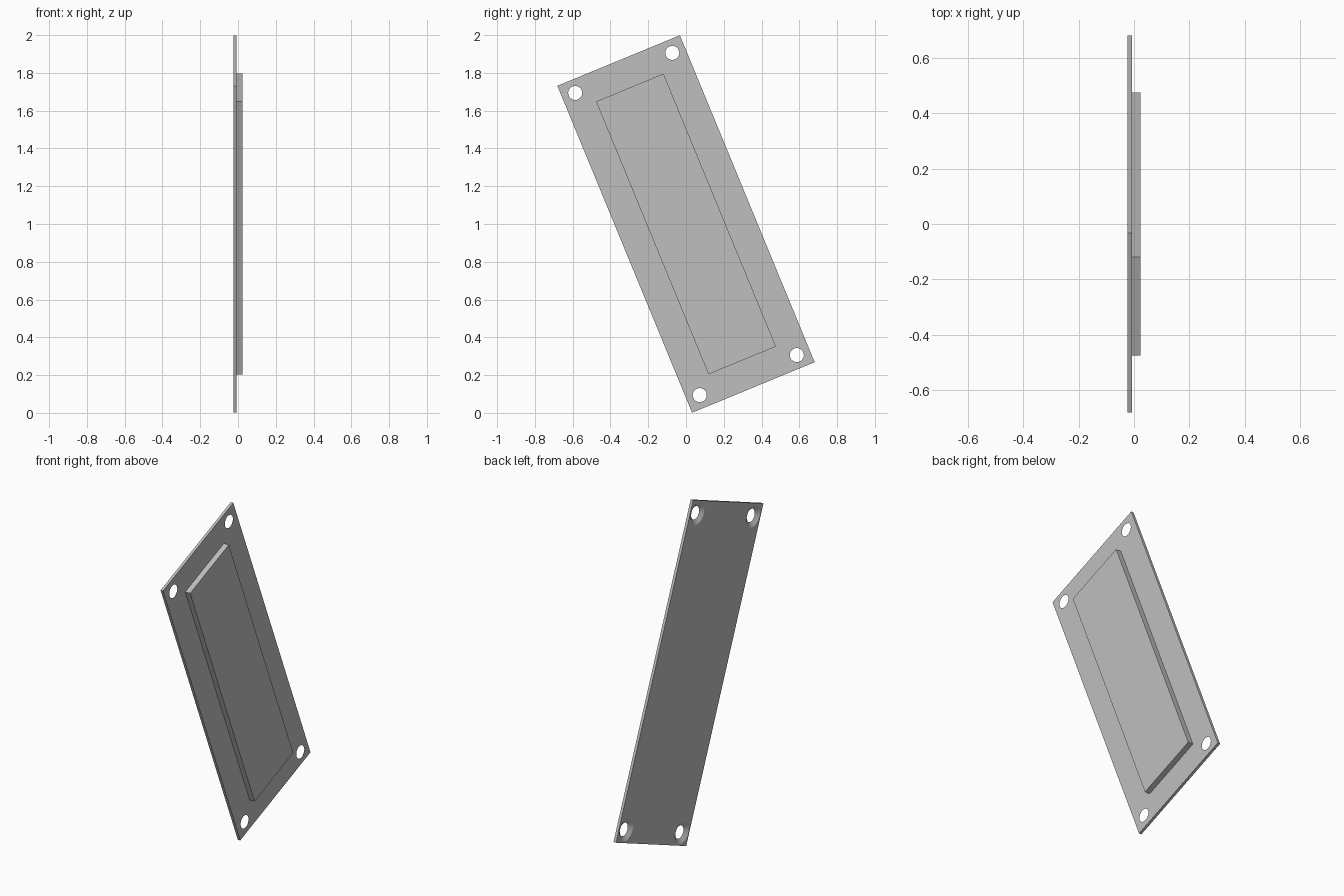
import bpy, bmesh, math
from mathutils import Matrix

cube = bpy.data.objects.get("Cube")
if cube:
    bpy.data.objects.remove(cube, do_unlink=True)

# Overall placement: panel stands in the YZ plane, tilted about X
TILT = Matrix.Translation((0, 0, 1)) @ Matrix.Rotation(math.radians(22.4), 4, 'X')
BACK, MID, FRONT = -0.024, -0.008, 0.024
HOLE_R, SINK_R = 0.037, 0.062

grey = bpy.data.materials.new("plain_grey")
grey.use_nodes = True
colour = (0.52, 0.52, 0.52, 1)
grey.diffuse_color = colour
grey.node_tree.nodes["Principled BSDF"].inputs["Base Color"].default_value = colour


def finish(name, bm):
    mesh = bpy.data.meshes.new(name)
    bm.to_mesh(mesh)
    bm.free()
    mesh.materials.append(grey)
    ob = bpy.data.objects.new(name, mesh)
    bpy.context.collection.objects.link(ob)
    ob.matrix_world = TILT
    return ob


def slab(name, x0, x1, width, length):
    bm = bmesh.new()
    place = Matrix.Translation(((x0 + x1) / 2, 0, 0)) @ Matrix.Diagonal((x1 - x0, width, length, 1))
    bmesh.ops.create_cube(bm, size=1, matrix=place)
    return finish(name, bm)


# Mounting plate and raised block
plate = slab("mounting_plate", BACK, MID, 0.702, 1.872)
block = slab("raised_block", MID, FRONT, 0.386, 1.562)

# Countersunk corner screw holes, widening towards the back
over = 0.004
thick = MID - BACK
flare = (SINK_R - HOLE_R) / thick * over
bm = bmesh.new()
for sy in (-1, 1):
    for sz in (-1, 1):
        place = (Matrix.Translation(((BACK + MID) / 2, sy * 0.278, sz * 0.865))
                 @ Matrix.Rotation(math.pi / 2, 4, 'Y'))
        bmesh.ops.create_cone(bm, cap_ends=True, segments=48, radius1=SINK_R + flare,
                              radius2=HOLE_R - flare, depth=thick + 2 * over, matrix=place)
cutter = finish("hole_cutter", bm)
cutter.hide_render = True

cut = plate.modifiers.new("screw_holes", 'BOOLEAN')
cut.operation = 'DIFFERENCE'
cut.solver = 'EXACT'
cut.object = cutter
bpy.ops.object.select_all(action='DESELECT')
bpy.context.view_layer.objects.active = plate
plate.select_set(True)
bpy.ops.object.modifier_apply(modifier=cut.name)
bpy.data.objects.remove(cutter, do_unlink=True)
bpy.ops.object.shade_smooth_by_angle(angle=math.radians(30))
